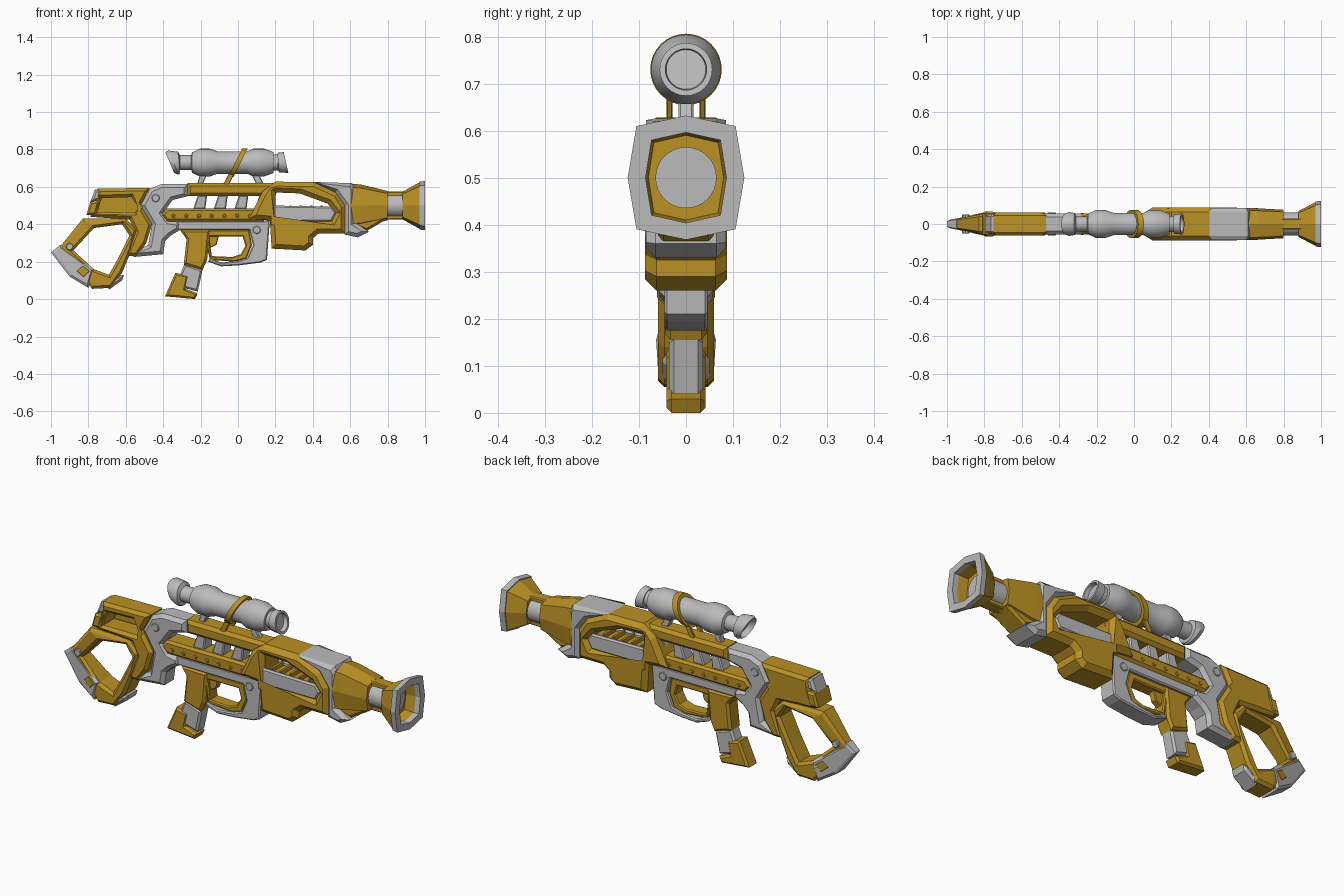
import bpy, bmesh, math
from mathutils import Vector

if "Cube" in bpy.data.objects:
    bpy.data.objects.remove(bpy.data.objects["Cube"])


def material(name, col):
    m = bpy.data.materials.new(name)
    m.diffuse_color = (*col, 1)
    m.use_nodes = True
    m.node_tree.nodes["Principled BSDF"].inputs["Base Color"].default_value = m.diffuse_color
    return m


GOLD = material("gold_paint", (0.50, 0.285, 0.018))
GRAY = material("light_gray", (0.50, 0.50, 0.50))


def finish(name, bm, mat, smooth=False):
    bmesh.ops.recalc_face_normals(bm, faces=bm.faces)
    me = bpy.data.meshes.new(name)
    bm.to_mesh(me)
    bm.free()
    me.materials.append(mat)
    ob = bpy.data.objects.new(name, me)
    bpy.context.collection.objects.link(ob)
    if smooth:
        bpy.context.view_layer.objects.active = ob
        ob.select_set(True)
        bpy.ops.object.shade_smooth_by_angle(angle=math.radians(35))
        ob.select_set(False)
    return ob


def inset(pts, d, hole):
    """Move a closed loop into the solid by d, with mitred corners."""
    n = len(pts)
    area = sum(pts[i - 1][0] * pts[i][1] - pts[i][0] * pts[i - 1][1] for i in range(n))
    sign = (1 if area > 0 else -1) * (-1 if hole else 1)
    out = []
    for i in range(n):
        p = Vector(pts[i])
        a = (p - Vector(pts[i - 1])).normalized()
        b = (Vector(pts[(i + 1) % n]) - p).normalized()
        na, nb = Vector((-a.y, a.x)) * sign, Vector((-b.y, b.x)) * sign
        m = (na + nb)
        m = m / max(m.dot(na), 0.5) if m.length > 1e-4 else na
        out.append(p + m * d)
    return out


def prism(name, outline, half, mat, chamfer=0.01, holes=(), y=0.0, taper=False):
    """Side profile in x,z made solid across y, with chamfered rims."""
    bm = bmesh.new()
    rims = {0: [], 3: []}
    for k, loop in enumerate([outline, *holes]):
        ins = inset(loop, chamfer, k > 0)
        layers = []
        for src, yy in ((ins, -half), (loop, chamfer - half), (loop, half - chamfer), (ins, half)):
            layers.append([bm.verts.new((p[0], y + yy, p[1])) for p in src])
        n = len(loop)
        for L in range(3):
            for i in range(n):
                j = (i + 1) % n
                bm.faces.new((layers[L][i], layers[L][j], layers[L + 1][j], layers[L + 1][i]))
        for L in rims:
            rims[L] += [bm.edges.get((layers[L][i], layers[L][(i + 1) % n])) for i in range(n)]
    for L in rims:
        bmesh.ops.triangle_fill(bm, use_beauty=True, edges=rims[L], normal=(0, -1 if L == 0 else 1, 0))
    if taper:   # the butt gets thinner to the rear
        for v in bm.verts:
            v.co.y *= min(1, max(0.3, 0.3 + (v.co.x + 1) * 3.2))
    return finish(name, bm, mat)


def pair(name, outline, half, mat, y, chamfer=0.004):
    for s, side in ((-1, "right"), (1, "left")):
        prism(f"{name}_{side}", outline, half, mat, chamfer, y=s * y)


CIRCLE = [(math.cos(i * math.tau / 32), math.sin(i * math.tau / 32)) for i in range(32)]
OCT = [(0, 1), (-.85, .83), (-1, 0), (-.85, -.83), (0, -1), (.85, -.83), (1, 0), (.85, .83)]


def loft(name, stations, section, mat, cz, closed=False, smooth=False):
    """Sections along x; each station is x, half width, half height, slant."""
    bm = bmesh.new()
    rings = []
    for x, w, h, sl in stations:
        rings.append([bm.verts.new((x + sl * q * h, p * w, cz + q * h)) for p, q in section])
    n = len(section)
    for k in range(len(rings) if closed else len(rings) - 1):
        a, b = rings[k], rings[(k + 1) % len(rings)]
        for i in range(n):
            j = (i + 1) % n
            bm.faces.new((a[i], a[j], b[j], b[i]))
    if not closed:
        bm.faces.new(rings[0])
        bm.faces.new(rings[-1])
    return finish(name, bm, mat, smooth)


def bolts(name, spots, y, r, mat):
    """Short round pins passing through both sides."""
    for i, (x, z) in enumerate(spots):
        prism(f"{name}_{i}", [(x + r * c, z + r * s) for c, s in CIRCLE[::4]], y, mat, 0.003)


# Stock
prism("upper_stock", [(-.75, .59), (-.47, .595), (-.52, .5), (-.46, .4), (-.49, .3), (-.54, .23),
      (-.6, .23), (-.55, .36), (-.58, .425), (-.79, .44), (-.76, .52)], .062, GOLD, .016,
      [[(-.73, .54), (-.57, .545), (-.53, .49), (-.55, .465), (-.75, .465)]])
prism("stock_loop", [(-.83, .43), (-.6, .43), (-.54, .37), (-.57, .26), (-.62, .14), (-.68, .06),
      (-.78, .055), (-.96, .27)], .06, GOLD, .014,
      [[(-.77, .38), (-.62, .4), (-.58, .34), (-.64, .22), (-.69, .13), (-.77, .16), (-.88, .26)]], taper=True)
prism("butt_plate", [(-1, .25), (-.95, .29), (-.77, .16), (-.8, .06), (-.9, .12)], .064, GRAY, .012, taper=True)
prism("butt_inset", [(-.865, .15), (-.83, .18), (-.79, .15), (-.825, .115)], .066, GOLD, .004, taper=True)
prism("heel_tip", [(-.69, .05), (-.62, .1), (-.61, .13), (-.66, .12), (-.7, .09)], .05, GRAY, .012)
prism("rear_cap", [(-.79, .52), (-.765, .585), (-.71, .585), (-.73, .53)], .053, GRAY, .012)
prism("rear_clip", [(-.81, .45), (-.79, .52), (-.74, .525), (-.76, .45)], .066, GOLD, .01)
bolts("stock_bolt", [(-.9, .28)], .05, .02, GRAY)

# Receiver
prism("rear_bracket", [(-.47, .59), (-.41, .615), (-.27, .615), (-.27, .55), (-.35, .53), (-.4, .46),
      (-.37, .42), (-.31, .41), (-.31, .37), (-.36, .34), (-.39, .31), (-.4, .24), (-.56, .225),
      (-.545, .26), (-.48, .29), (-.46, .4), (-.52, .5)], .056, GRAY, .018)
bolts("bracket_bolt", [(-.44, .54)], .061, .022, GRAY)
prism("top_rail", [(-.27, .55), (-.27, .62), (.22, .62), (.2, .55)], .052, GOLD, .016)
prism("side_rail", [(-.38, .485), (.14, .485), (.14, .415), (-.38, .415), (-.41, .45)], .055, GOLD, .012)
bolts("rivet", [(-.345 + .068 * i, .445) for i in range(7)], .058, .01, GOLD)
for i in range(4):
    x = -.2 + .11 * i
    prism(f"rail_post_{i}", [(x - .04, .48), (x + .025, .48), (x + .035, .555), (x - .015, .555)], .035, GRAY, .006)

# Trigger guard and lower frame
prism("lower_frame", [(-.33, .418), (.1, .418), (.17, .42), (.155, .21), (.12, .195), (0, .18),
      (-.09, .175), (-.16, .2), (-.15, .22), (-.09, .195), (0, .205), (.05, .22), (.08, .29),
      (.06, .37), (-.33, .37)], .046, GRAY, .006)
bolts("frame_bolt", [(.1, .37)], .052, .022, GRAY)
prism("trigger_guard", [(-.19, .37), (.06, .37), (.075, .29), (.045, .215), (-.02, .2), (-.15, .21)], .036, GOLD, .006,
      [[(-.155, .335), (.025, .335), (.04, .285), (.015, .24), (-.03, .225), (-.14, .23)]])
prism("trigger", [(-.16, .345), (-.1, .345), (-.115, .29), (-.155, .27)], .018, GOLD, .004)

# Pistol grip
prism("grip_top", [(-.31, .37), (-.15, .37), (-.165, .21), (-.19, .155), (-.29, .185), (-.275, .32)], .045, GOLD, .012)
prism("grip_sleeve", [(-.285, .19), (-.19, .155), (-.215, .04), (-.29, .06), (-.31, .13)], .036, GRAY, .01)
prism("grip_base", [(-.335, .14), (-.265, .125), (-.28, .055), (-.215, .03), (-.23, 0), (-.39, .015)], .041, GOLD, .01)

# Fore body with window
window = [(.2, .57), (.33, .565), (.48, .51), (.52, .46), (.5, .42), (.2, .42)]
prism("fore_body", [(.06, .43), (.13, .575), (.2, .628), (.41, .625), (.53, .57), (.575, .5), (.575, .35),
      (.43, .35), (.4, .325), (.4, .29), (.36, .26), (.18, .27), (.17, .42)], .087, GOLD, .024, [window])
pair("window_sill", [(.19, .415), (.19, .5), (.5, .495), (.525, .46), (.5, .415)], .012, GRAY, .062, .008)
prism("window_core", [(.19, .415), (.19, .48), (.5, .48), (.5, .415)], .052, GOLD, .004)
for i in range(5):
    x = .22 + .055 * i
    prism(f"window_rib_{i}", [(x, .475), (x, .5), (x + .012, .5), (x + .012, .475)], .05, GOLD, .002)

# Front collar, neck and barrel
prism("front_collar", [(.4, .626), (.61, .62), (.625, .59), (.625, .41), (.7, .36), (.64, .33), (.57, .345),
      (.57, .5), (.52, .57)], .085, GRAY, .02)
loft("neck", [(.6, .086, .118, 0), (.66, .084, .112, 0), (.8, .076, .078, 0)], OCT, GOLD, .5)
prism("neck_chin", [(.61, .42), (.8, .45), (.8, .43), (.69, .365), (.62, .39)], .06, GOLD, .012)
loft("barrel", [(.78, .062, .062, 0), (.9, .062, .062, 0)], CIRCLE[::2], GRAY, .5, smooth=True)
for s, n in ((1, "top"), (-1, "bottom")):
    prism(f"barrel_strip_{n}", [(.78, .5 + s * .05), (.9, .5 + s * .05), (.9, .5 + s * .074), (.78, .5 + s * .076)],
          .03, GOLD, .005)

# Flared muzzle
loft("muzzle_flare", [(.88, .07, .074, 0), (.972, .117, .125, 0), (.972, .086, .096, 0), (.92, .08, .09, 0)],
     OCT, GOLD, .5)
loft("muzzle_ring", [(.97, .12, .128, 0), (1, .124, .132, 0), (1, .086, .096, 0), (.965, .086, .096, 0)],
     OCT, GRAY, .5, closed=True)
loft("muzzle_bore", [(.9, .065, .065, 0), (.927, .065, .065, 0)], CIRCLE, GRAY, .5, smooth=True)

# Scope
S = .73
profile = [(-.335, .045, -.5), (-.365, .056, -.42), (-.345, .064, -.42), (-.315, .058, -.1), (-.31, .04, 0), (-.25, .04, 0),
           (-.245, .055, 0), (-.205, .074, 0), (-.15, .074, 0), (-.11, .06, 0), (.05, .06, 0), (.08, .074, 0),
           (.14, .074, 0), (.19, .056, 0), (.19, .042, 0), (.215, .042, 0), (.215, .052, -.1), (.257, .056, -.22),
           (.257, .044, -.22), (.235, .042, -.22)]
loft("scope", [(x, r, r, sl) for x, r, sl in profile], CIRCLE, GRAY, S, smooth=True)
loft("scope_band", [(-.015, .058, .058, .5), (-.015, .076, .076, .5), (.015, .076, .076, .5), (.015, .058, .058, .5)],
     CIRCLE, GOLD, S, closed=True, smooth=True)
pair("band_strap", [(-.085, .6), (-.055, .6), (-.01, .69), (-.04, .69)], .006, GOLD, .035, .002)
prism("scope_foot_rear", [(-.22, .61), (-.19, .61), (-.16, .68), (-.2, .68)], .016, GRAY, .004)
prism("scope_foot_front", [(.1, .61), (.14, .61), (.11, .67), (.07, .67)], .016, GRAY, .004)
